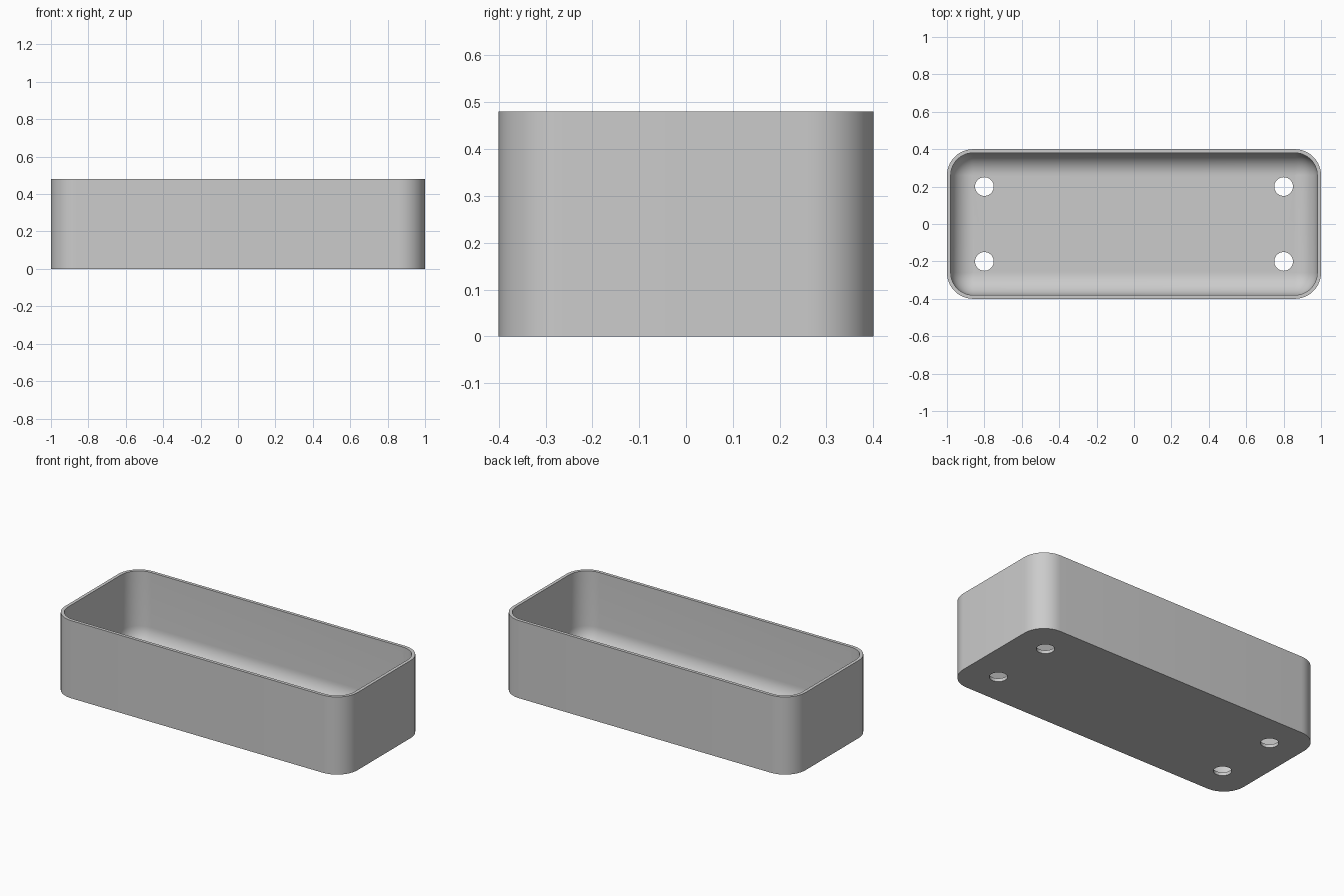
import bpy, bmesh
from math import sin, cos, pi

cube = bpy.data.objects.get("Cube")
if cube:
    bpy.data.objects.remove(cube)

HALF_X, HALF_Y, HEIGHT = 1.0, 0.4, 0.48
CORNER, WALL, FILLET = 0.14, 0.02, 0.12
STEPS = 12

grey = bpy.data.materials.new("light grey")
grey.use_nodes = True
grey.diffuse_color = (0.6, 0.6, 0.6, 1)
grey.node_tree.nodes["Principled BSDF"].inputs["Base Color"].default_value = (0.6, 0.6, 0.6, 1)


def rounded_ring(bm, inset, z):
    """Ring of vertices on a rounded rectangle, moved inward by inset."""
    radius = max(CORNER - inset, 0.002)
    cx, cy = HALF_X - inset - radius, HALF_Y - inset - radius
    ring = []
    for quarter, (sx, sy) in enumerate([(1, 1), (-1, 1), (-1, -1), (1, -1)]):
        for i in range(STEPS + 1):
            a = (quarter + i / STEPS) * pi / 2
            ring.append(bm.verts.new((sx * cx + radius * cos(a), sy * cy + radius * sin(a), z)))
    return ring


# Wall section: outside, rim, inside, then the rounded floor edge
section = [(0, 0), (0, HEIGHT), (WALL, HEIGHT)]
for i in range(STEPS + 1):
    a = i / STEPS * pi / 2
    section.append((WALL + FILLET * (1 - cos(a)), WALL + FILLET * (1 - sin(a))))

bm = bmesh.new()
rings = [rounded_ring(bm, inset, z) for inset, z in section]
for low, high in zip(rings, rings[1:]):
    for i in range(len(low)):
        j = (i + 1) % len(low)
        bm.faces.new((low[i], low[j], high[j], high[i]))
bm.faces.new(rings[0][::-1])
bm.faces.new(rings[-1])
bmesh.ops.recalc_face_normals(bm, faces=bm.faces)
mesh = bpy.data.meshes.new("tray")
bm.to_mesh(mesh)
bm.free()
tray = bpy.data.objects.new("tray", mesh)
bpy.context.collection.objects.link(tray)
mesh.materials.append(grey)

# Four drain holes through the floor
cutters = []
for x in (-0.8, 0.8):
    for y in (-0.2, 0.2):
        bpy.ops.mesh.primitive_cylinder_add(vertices=48, radius=0.05, depth=0.2, location=(x, y, 0))
        cutter = bpy.context.object
        cutter.name = "hole_cutter"
        cutter.hide_render = True
        cutter.data.materials.append(grey)
        cut = tray.modifiers.new("drain_hole", 'BOOLEAN')
        cut.operation, cut.solver, cut.object = 'DIFFERENCE', 'EXACT', cutter
        cutters.append(cutter)

# Apply the cuts, drop the cutters and smooth the curves
bpy.ops.object.select_all(action='DESELECT')
tray.select_set(True)
bpy.context.view_layer.objects.active = tray
for cut in list(tray.modifiers):
    bpy.ops.object.modifier_apply(modifier=cut.name)
for cutter in cutters:
    bpy.data.objects.remove(cutter)
bpy.ops.object.shade_smooth_by_angle(angle=pi / 6)
